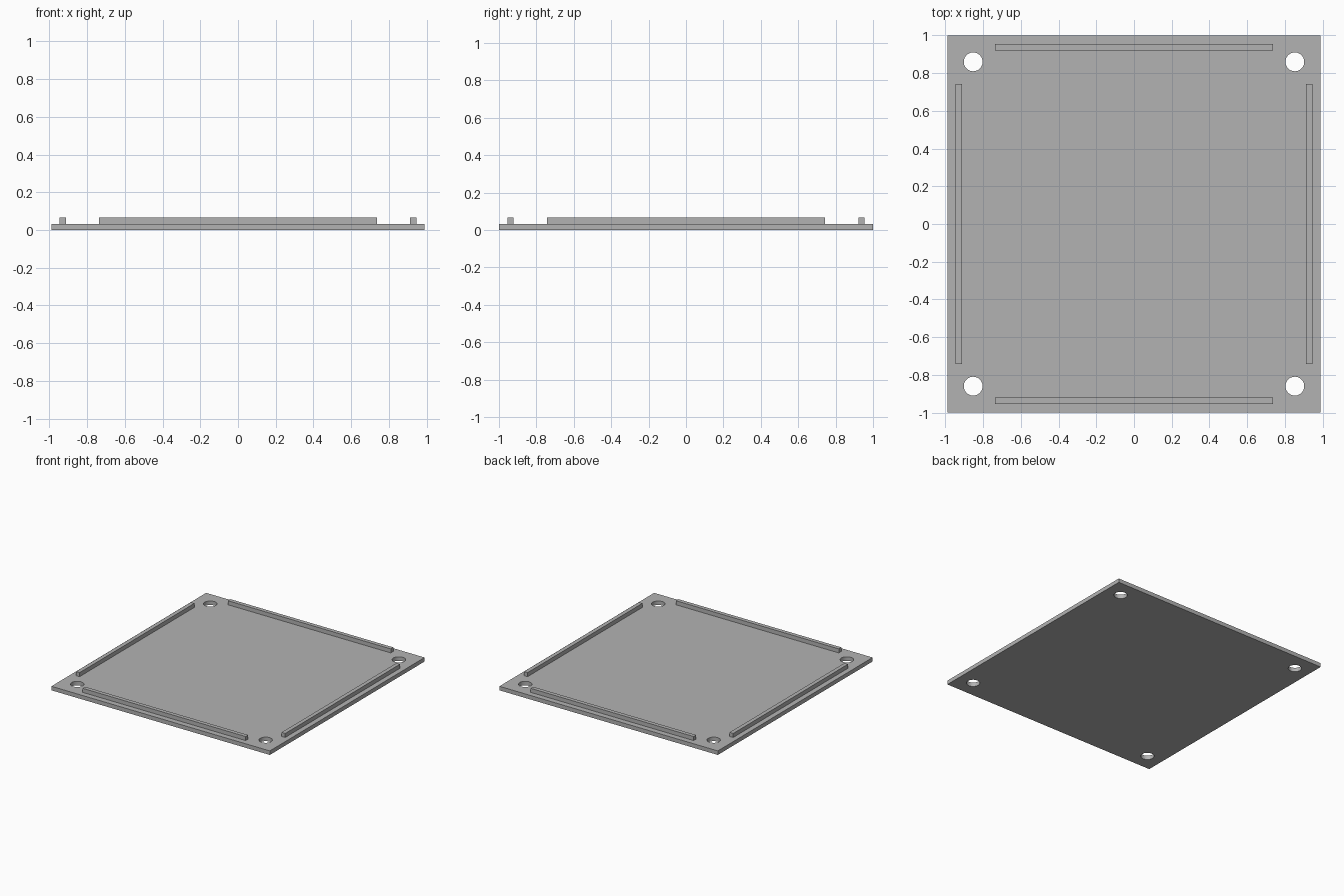
import bpy

HALF_X, HALF_Y = 0.988, 1.0
THICK = 0.033
HOLE_X, HOLE_Y, HOLE_R = 0.853, 0.86, 0.05
RAIL_LEN, RAIL_W = 1.474, 0.033

if "Cube" in bpy.data.objects:
    bpy.data.objects.remove(bpy.data.objects["Cube"], do_unlink=True)

grey = bpy.data.materials.new("plain_grey")
grey.use_nodes = True
colour = (0.45, 0.45, 0.45, 1.0)
grey.diffuse_color = colour
grey.node_tree.nodes["Principled BSDF"].inputs["Base Color"].default_value = colour


def box(name, centre, size):
    bpy.ops.mesh.primitive_cube_add(size=1, location=centre)
    obj = bpy.context.object
    obj.name = name
    obj.scale = size
    bpy.ops.object.transform_apply(location=False, rotation=False, scale=True)
    obj.data.materials.append(grey)
    return obj


# Base plate
plate = box("base_plate", (0, 0, THICK / 2), (2 * HALF_X, 2 * HALF_Y, THICK))

# Four round corner holes cut through the plate
for sx in (-1, 1):
    for sy in (-1, 1):
        bpy.ops.mesh.primitive_cylinder_add(
            vertices=48, radius=HOLE_R, depth=THICK * 4,
            location=(sx * HOLE_X, sy * HOLE_Y, THICK / 2))
        cutter = bpy.context.object
        cutter.name = "hole_cutter"
        cutter.hide_render = True
        cutter.data.materials.append(grey)
        cut = plate.modifiers.new("corner_hole", "BOOLEAN")
        cut.operation = "DIFFERENCE"
        cut.solver = "EXACT"
        cut.object = cutter
        bpy.ops.object.select_all(action="DESELECT")
        bpy.context.view_layer.objects.active = plate
        plate.select_set(True)
        bpy.ops.object.modifier_apply(modifier=cut.name)
        bpy.data.objects.remove(cutter, do_unlink=True)
bpy.ops.object.shade_smooth_by_angle()

# Raised rails along the four edges, resting on the plate
rail_z = THICK * 1.5
for name, side in (("front_rail", -1), ("back_rail", 1)):
    box(name, (0, side * 0.938, rail_z), (RAIL_LEN, RAIL_W, THICK))
for name, side in (("right_rail", -1), ("left_rail", 1)):
    box(name, (side * 0.93, 0, rail_z), (RAIL_W, RAIL_LEN + 0.01, THICK))
